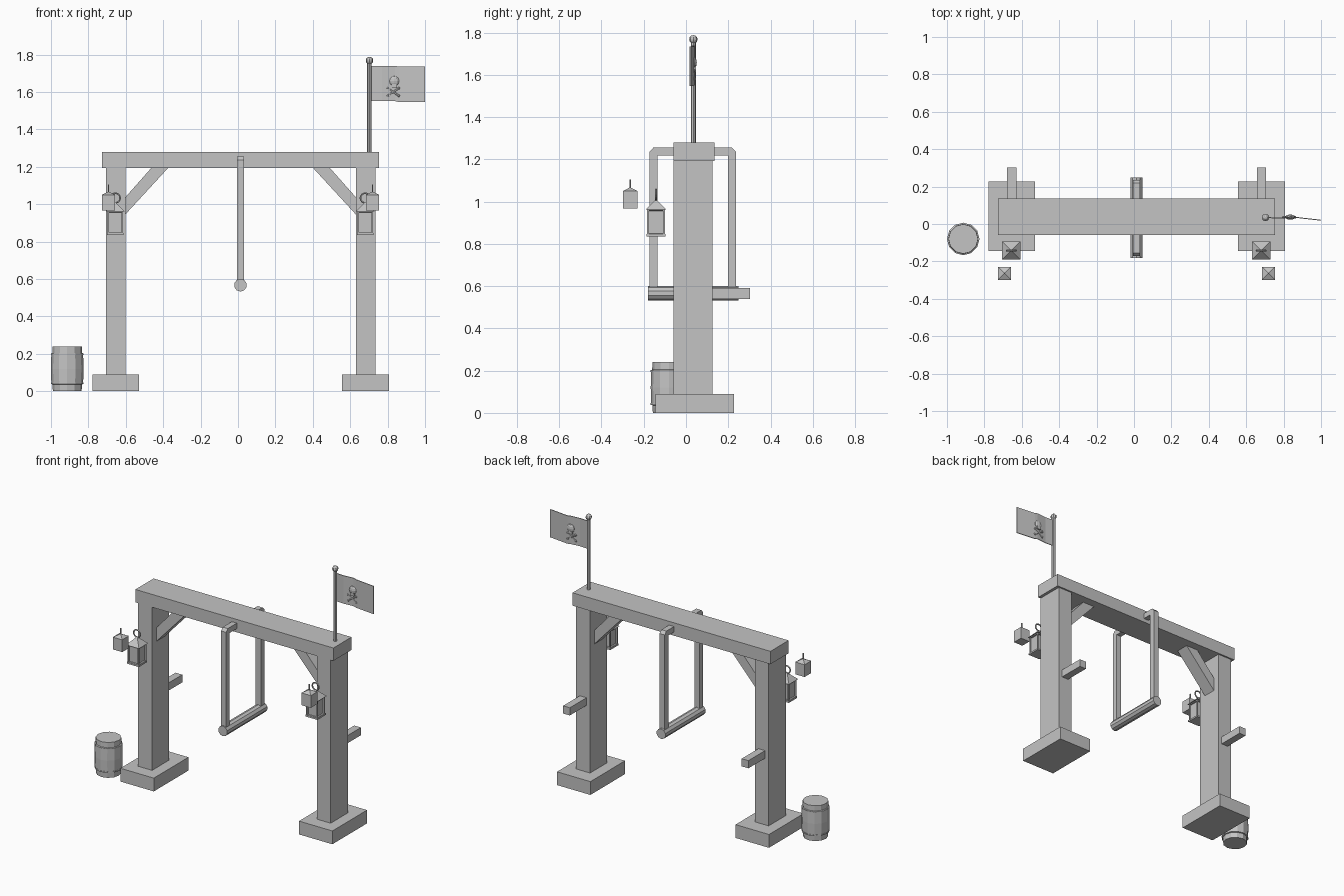
import bpy, bmesh, math
from mathutils import Vector, Matrix

cube = bpy.data.objects.get("Cube")
if cube:
    bpy.data.objects.remove(cube, do_unlink=True)

GREY = (0.55, 0.55, 0.55, 1)
grey = bpy.data.materials.new("plain grey")
grey.use_nodes = True
grey.diffuse_color = GREY
grey.node_tree.nodes["Principled BSDF"].inputs["Base Color"].default_value = GREY


def finish(name, bm):
    bmesh.ops.recalc_face_normals(bm, faces=bm.faces)
    mesh = bpy.data.meshes.new(name)
    bm.to_mesh(mesh)
    bm.free()
    mesh.materials.append(grey)
    ob = bpy.data.objects.new(name, mesh)
    bpy.context.collection.objects.link(ob)
    return ob


def add_box(bm, lo, hi):
    lo, hi = Vector(lo), Vector(hi)
    m = Matrix.Translation((lo + hi) / 2) @ Matrix.Diagonal((*(hi - lo), 1))
    return bmesh.ops.create_cube(bm, size=1, matrix=m)["verts"]


def box(name, lo, hi):
    bm = bmesh.new()
    add_box(bm, lo, hi)
    return finish(name, bm)


def add_rod(bm, a, b, r, sides=8, r2=None):
    a, b = Vector(a), Vector(b)
    m = Matrix.Translation((a + b) / 2) @ (b - a).to_track_quat("Z", "Y").to_matrix().to_4x4()
    bmesh.ops.create_cone(bm, cap_ends=True, segments=sides, radius1=r,
                          radius2=r if r2 is None else r2, depth=(b - a).length, matrix=m)


def add_pyramid(bm, x, y, z0, z1, half):
    m = Matrix.Translation((x, y, (z0 + z1) / 2)) @ Matrix.Rotation(math.pi / 4, 4, "Z")
    bmesh.ops.create_cone(bm, cap_ends=True, segments=4, radius1=half * math.sqrt(2),
                          radius2=0, depth=z1 - z0, matrix=m)


def prism(name, points, offset):
    bm = bmesh.new()
    face = bm.faces.new([bm.verts.new(p) for p in points])
    new = bmesh.ops.extrude_face_region(bm, geom=[face])["geom"]
    bmesh.ops.translate(bm, vec=offset, verts=[v for v in new if isinstance(v, bmesh.types.BMVert)])
    return finish(name, bm)


# Gate frame
box("top_beam", (-0.727, -0.058, 1.193), (0.754, 0.136, 1.28))
for side, x, s in (("right", -0.654, 1), ("left", 0.682, -1)):
    box(side + "_base", (x - 0.125, -0.144, 0), (x + 0.125, 0.226, 0.09))
    box(side + "_post", (x - 0.052, -0.058, 0.09), (x + 0.052, 0.125, 1.193))
    box(side + "_peg", (x - 0.025, 0.125, 0.54), (x + 0.025, 0.303, 0.592))
    e = x + s * 0.05
    prism(side + "_brace", [(e, -0.01, 1.035), (e, -0.01, 0.943),
                            (e + s * 0.23, -0.01, 1.193), (e + s * 0.14, -0.01, 1.193)],
          (0, 0.09, 0))

# Swing: hanging frame over the beam, with a round bar below
outer = [(-0.172, 0.56), (-0.172, 1.236), (-0.155, 1.255),
         (0.218, 1.255), (0.236, 1.236), (0.236, 0.56)]
inner = [(0.198, 0.56), (0.198, 1.218), (-0.135, 1.218), (-0.135, 0.56)]
prism("swing_frame", [(-0.006, y, z) for y, z in outer + inner], (0.038, 0, 0))
bm = bmesh.new()
add_rod(bm, (0.013, -0.181, 0.567), (0.013, 0.248, 0.567), 0.034, 10)
finish("swing_bar", bm)


# Lanterns
def large_lantern(name, x, y):
    bm = bmesh.new()
    add_box(bm, (x - 0.042, y - 0.042, 0.84), (x + 0.042, y + 0.042, 0.965))
    sides = [f for f in bm.faces if abs(f.calc_center_median().z - 0.9025) < 0.01]
    bmesh.ops.inset_individual(bm, faces=sides, thickness=0.011, depth=0)
    bmesh.ops.inset_individual(bm, faces=sides, thickness=0.001, depth=-0.01)
    add_box(bm, (x - 0.045, y - 0.045, 0.835), (x + 0.045, y + 0.045, 0.846))
    add_pyramid(bm, x, y, 0.962, 1.012, 0.049)
    finish(name, bm)
    bpy.ops.mesh.primitive_torus_add(location=(x, y, 1.033), rotation=(math.pi / 2, 0, 0),
                                     major_segments=14, minor_segments=5,
                                     major_radius=0.025, minor_radius=0.005)
    ring = bpy.context.object
    ring.name = name + "_ring"
    ring.data.materials.append(grey)


def small_lantern(name, x, y):
    bm = bmesh.new()
    add_box(bm, (x - 0.035, y - 0.035, 0.967), (x + 0.035, y + 0.035, 1.05))
    add_pyramid(bm, x, y, 1.05, 1.068, 0.035)
    add_rod(bm, (x, y, 1.055), (x, y, 1.105), 0.004, 6)
    finish(name, bm)


for side, big, small in (("right", -0.656, -0.692), ("left", 0.68, 0.719)):
    large_lantern(side + "_large_lantern", big, -0.142)
    small_lantern(side + "_small_lantern", small, -0.264)

# Barrel: twelve-sided, with a wider middle and two thin hoops
bm = bmesh.new()
profile = [(0.077, 0), (0.079, 0.036), (0.085, 0.038), (0.087, 0.12),
           (0.085, 0.203), (0.08, 0.205), (0.079, 0.24)]
rings = [[bm.verts.new((-0.913 + r * math.cos(i * math.tau / 12),
                        -0.08 + r * math.sin(i * math.tau / 12), z)) for i in range(12)]
         for r, z in profile]
for a, b in zip(rings, rings[1:]):
    for i in range(12):
        j = (i + 1) % 12
        bm.faces.new((a[i], a[j], b[j], b[i]))
bm.faces.new(rings[0])
bm.faces.new(rings[-1])
for z in (0.042, 0.198):
    add_rod(bm, (-0.913, -0.08, z - 0.004), (-0.913, -0.08, z + 0.004), 0.087, 12)
finish("barrel", bm)

# Flagpole with a knob
bm = bmesh.new()
add_rod(bm, (0.703, 0.035, 1.27), (0.703, 0.035, 1.76), 0.012, 8)
bmesh.ops.create_uvsphere(bm, u_segments=8, v_segments=6, radius=0.02,
                          matrix=Matrix.Translation((0.703, 0.035, 1.768)))
finish("flagpole", bm)

# Waving flag
bm = bmesh.new()
wave = [(0.71, 0.035, 0), (0.77, 0.031, 0), (0.84, 0.037, 0), (0.86, 0.036, -0.005),
        (0.93, 0.028, -0.005), (1, 0.02, -0.005)]
cols = [[bm.verts.new((x, y, z + dz)) for z in (1.551, 1.74)] for x, y, dz in wave]
for a, b in zip(cols, cols[1:]):
    bm.faces.new((a[0], b[0], b[1], a[1]))
flag = finish("flag", bm)
solid = flag.modifiers.new("thickness", "SOLIDIFY")
solid.thickness = 0.005
solid.offset = 0

# Raised skull and crossed bones on both sides of the flag
bm = bmesh.new()
head = Matrix.Translation((0.835, 0.037, 1.658)) @ Matrix.Diagonal((1, 0.5, 1, 1))
bmesh.ops.create_uvsphere(bm, u_segments=10, v_segments=6, radius=0.028, matrix=head)
add_box(bm, (0.82, 0.025, 1.622), (0.85, 0.048, 1.642))
for s in (-1, 1):
    a, b = Vector((0.83 - 0.03, 0.036, 1.6 - s * 0.02)), Vector((0.83 + 0.03, 0.036, 1.6 + s * 0.02))
    add_rod(bm, a, b, 0.006, 6)
    for end in (a, b):
        bmesh.ops.create_icosphere(bm, subdivisions=1, radius=0.009, matrix=Matrix.Translation(end))
finish("flag_emblem", bm)
